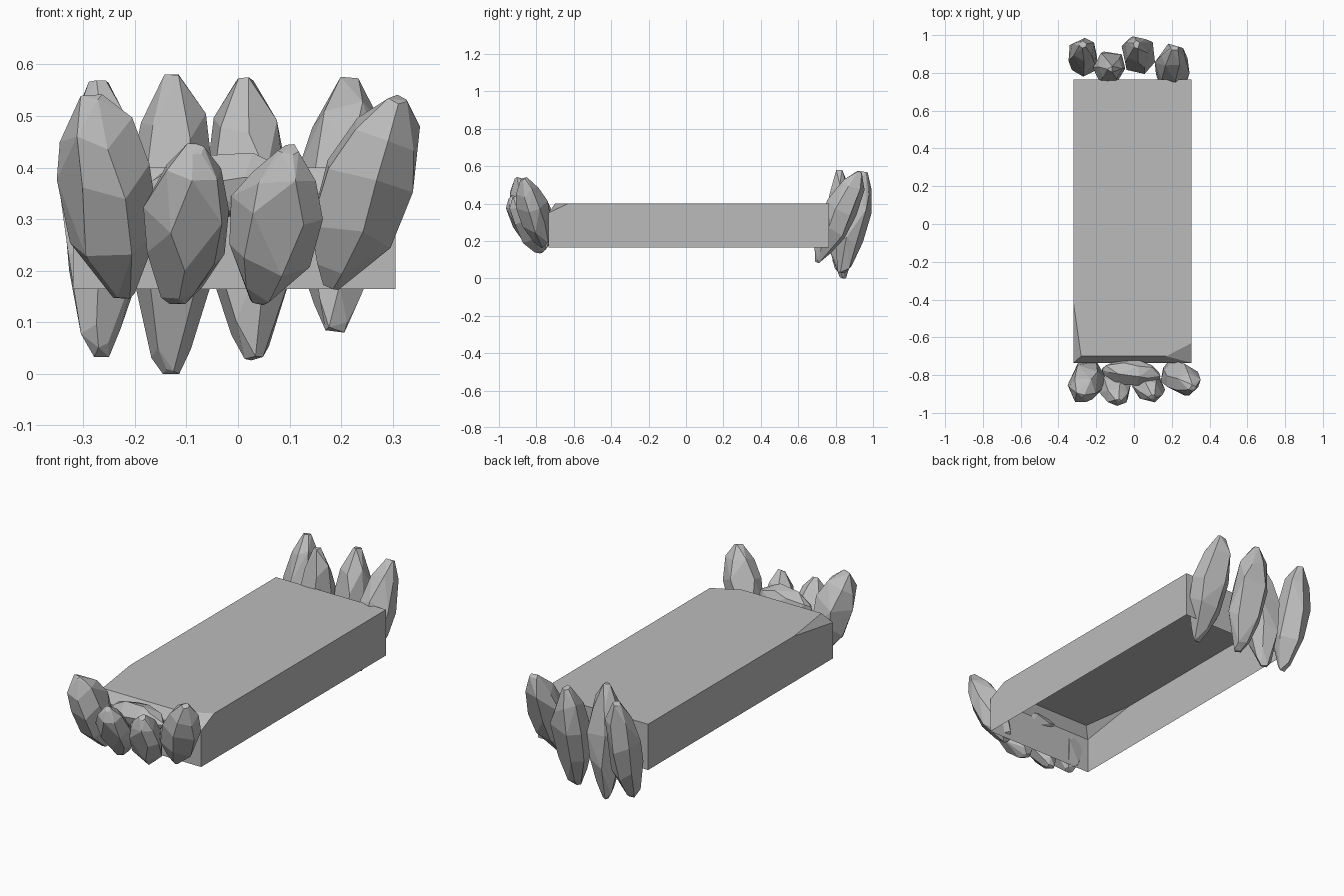
import bpy, bmesh, math, random
from mathutils import Vector

cube = bpy.data.objects.get("Cube")
if cube:
    bpy.data.objects.remove(cube, do_unlink=True)

stone = bpy.data.materials.new("stone grey")
stone.use_nodes = True
GREY = (0.5, 0.5, 0.5, 1)
stone.diffuse_color = GREY
stone.node_tree.nodes["Principled BSDF"].inputs["Base Color"].default_value = GREY


def hull(name, points, open_bottom=False, merge=3):
    """Flat-faced convex solid around the given points."""
    bm = bmesh.new()
    for p in points:
        bm.verts.new(p)
    res = bmesh.ops.convex_hull(bm, input=bm.verts[:])
    loose = [v for v in bm.verts if not v.link_faces]
    bmesh.ops.delete(bm, geom=loose, context='VERTS')
    bmesh.ops.dissolve_limit(bm, angle_limit=math.radians(merge),
                             verts=bm.verts[:], edges=bm.edges[:])
    bmesh.ops.recalc_face_normals(bm, faces=bm.faces[:])
    if open_bottom:
        under = [f for f in bm.faces if f.normal.z < -0.9]
        bmesh.ops.delete(bm, geom=under, context='FACES_ONLY')
    mesh = bpy.data.meshes.new(name)
    bm.to_mesh(mesh)
    bm.free()
    mesh.materials.append(stone)
    ob = bpy.data.objects.new(name, mesh)
    bpy.context.collection.objects.link(ob)
    return ob


# Rings along a boulder: position on the axis, share of the full width
RINGS = [(0.0, 0.2), (0.1, 0.5), (0.32, 0.9), (0.6, 1.0), (0.83, 0.72), (1.0, 0.22)]


def boulder(name, low, high, wide, deep, seed, sides=6):
    """Faceted stone running from its low tip to its high tip."""
    rng = random.Random(seed)
    low, high = Vector(low), Vector(high)
    axis = (high - low).normalized()
    side = Vector((0, 1, 0)).cross(axis)
    if side.length < 0.3:
        side = Vector((1, 0, 0))
    side.normalize()
    front = axis.cross(side)
    twist = rng.uniform(0, math.pi)
    points = []
    for t, r in RINGS:
        for i in range(sides):
            a = twist + (i + rng.uniform(-0.2, 0.2)) * math.tau / sides
            k = r * rng.uniform(0.92, 1.08)
            s = min(1, max(0, t + rng.uniform(-0.05, 0.05)))
            points.append(low.lerp(high, s) + side * math.cos(a) * wide * k
                          + front * math.sin(a) * deep * k)
    return hull(name, points, merge=9)


# Slab: hollow from below, worn down along the front edge
L, R, F, B = -0.32, 0.305, -0.735, 0.765
Z0, Z1, WORN = 0.165, 0.4, 0.35
slab = [(x, y, Z0) for x in (L, R) for y in (F, B)]
slab += [(L, F, WORN), (R, F, WORN), (L, B, Z1), (R, B, Z1)]
slab += [(R, -0.63, Z1), (0.17, -0.7, Z1), (-0.28, -0.7, Z1), (L, -0.42, Z1)]
hull("slab", slab, open_bottom=True, merge=0.5)

# Tall boulders at the back
boulder("back_boulder_right", (-0.265, 0.81, 0.035), (-0.27, 0.95, 0.565), 0.085, 0.09, 1)
boulder("back_boulder_mid_right", (-0.13, 0.84, 0.0), (-0.125, 0.82, 0.58), 0.085, 0.09, 2)
boulder("back_boulder_mid_left", (0.03, 0.83, 0.03), (0.015, 0.95, 0.57), 0.09, 0.095, 3)
boulder("back_boulder_left", (0.19, 0.7, 0.085), (0.215, 0.93, 0.57), 0.1, 0.09, 4)

# Shorter boulders leaning out at the front
boulder("front_boulder_right", (-0.22, -0.76, 0.15), (-0.285, -0.9, 0.54), 0.1, 0.1, 5)
boulder("front_boulder_mid_right", (-0.115, -0.77, 0.135), (-0.085, -0.94, 0.44), 0.085, 0.07, 6)
boulder("front_boulder_mid_left", (0.04, -0.77, 0.14), (0.1, -0.92, 0.44), 0.09, 0.075, 7)
boulder("front_boulder_left", (0.18, -0.76, 0.17), (0.31, -0.87, 0.535), 0.095, 0.085, 8)

# Flat stone lying behind the front boulders
boulder("front_cap_stone", (-0.17, -0.77, 0.36), (0.14, -0.8, 0.36), 0.07, 0.07, 9)
